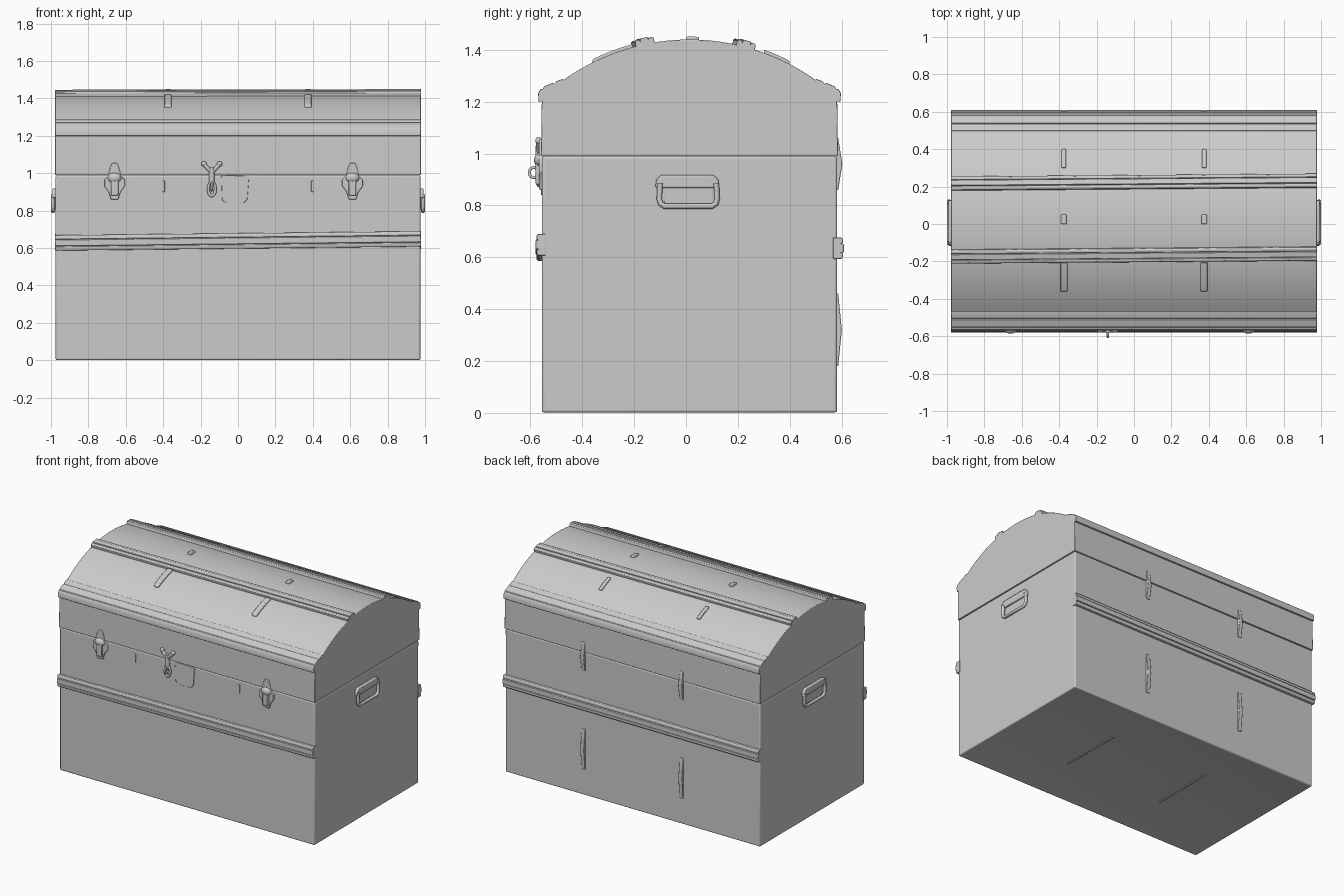
import bpy, bmesh, math
from mathutils import Vector, Matrix

if "Cube" in bpy.data.objects:
    bpy.data.objects.remove(bpy.data.objects["Cube"])

HX, Y0, Y1, SEAM = 0.975, -0.556, 0.583, 0.99
YC, ZC, R = 0.0135, 0.605, 0.835          # lid arc centre and radius


def arc_z(y, r=R):
    return ZC + math.sqrt(r * r - (y - YC) ** 2)


def finish(ob, bevel=0.0, segs=2):
    if bevel:
        m = ob.modifiers.new("bevel", 'BEVEL')
        m.width, m.segments, m.limit_method = bevel, segs, 'ANGLE'
        m.angle_limit = math.radians(35)
    bpy.context.view_layer.objects.active = ob
    bpy.ops.object.select_all(action='DESELECT')
    ob.select_set(True)
    bpy.ops.object.shade_smooth_by_angle(angle=math.radians(35))
    return ob


def to_object(name, bm):
    bmesh.ops.recalc_face_normals(bm, faces=bm.faces)
    me = bpy.data.meshes.new(name)
    bm.to_mesh(me)
    bm.free()
    ob = bpy.data.objects.new(name, me)
    bpy.context.collection.objects.link(ob)
    return ob


def prism(name, pts, axis, lo, hi, bevel=0.0):
    """Extrude a 2D outline: axis 'x' takes (y, z), axis 'y' takes (x, z)."""
    place = (lambda a, b, t: (t, a, b)) if axis == 'x' else (lambda a, b, t: (a, t, b))
    bm = bmesh.new()
    f = bm.faces.new([bm.verts.new(place(a, b, lo)) for a, b in pts])
    ext = bmesh.ops.extrude_face_region(bm, geom=[f])
    move = Vector(place(0, 0, hi - lo))
    bmesh.ops.translate(bm, vec=move, verts=[v for v in ext['geom'] if isinstance(v, bmesh.types.BMVert)])
    return finish(to_object(name, bm), bevel)


def rect(a0, a1, b0, b1):
    return [(a0, b0), (a1, b0), (a1, b1), (a0, b1)]


def tube(name, pts, radius, cyclic=False):
    cu = bpy.data.curves.new(name, 'CURVE')
    cu.dimensions = '3D'
    cu.bevel_depth, cu.bevel_resolution, cu.use_fill_caps = radius, 3, True
    sp = cu.splines.new('POLY')
    sp.points.add(len(pts) - 1)
    for p, co in zip(sp.points, pts):
        p.co = (*co, 1)
    sp.use_cyclic_u = cyclic
    ob = bpy.data.objects.new(name, cu)
    bpy.context.collection.objects.link(ob)
    return ob


def ellipsoid(name, loc, size):
    bm = bmesh.new()
    bmesh.ops.create_uvsphere(bm, u_segments=20, v_segments=12, radius=1,
                              matrix=Matrix.Translation(loc) @ Matrix.Diagonal((*size, 1)))
    return finish(to_object(name, bm))


# Lower box with rounded base edge and recessed underside
bm = bmesh.new()
bmesh.ops.create_cube(bm, size=1, matrix=Matrix.Translation((0, (Y0 + Y1) / 2, SEAM / 2))
                      @ Matrix.Diagonal((2 * HX, Y1 - Y0, SEAM, 1)))
base = min(bm.faces, key=lambda f: f.calc_center_median().z)
bmesh.ops.inset_region(bm, faces=[base], thickness=0.075)
bmesh.ops.translate(bm, vec=(0, 0, 0.012), verts=base.verts)
finish(to_object("lower_box", bm), 0.01, 3)

# Domed lid, slightly proud of the box at the seam
N = 40
lid_y = [Y0 + (Y1 - Y0) * i / N for i in range(N + 1)]
lid = [(Y0 - 0.003, SEAM)] + [(y, arc_z(y)) for y in lid_y] + [(Y1 + 0.003, SEAM)]
prism("domed_lid", lid, 'x', -HX - 0.003, HX + 0.003, 0.003)

# Ridged slats: outline is (across, height), three raised ribs
RIBS = [(-1, -0.6), (-1, .65), (-.82, .85), (-.5, .85), (-.44, .6), (-.38, 1),
        (.38, 1), (.44, .6), (.5, .85), (.82, .85), (1, .65), (1, -0.6)]


def slat(name, y, z, angle, half, height, tilt):
    pts = [(a * half, b * height) for a, b in RIBS]
    ob = prism(name, pts, 'x', -0.978, 0.978, 0.002)
    ob.matrix_world = (Matrix.Translation((0, y, z)) @ Matrix.Rotation(angle, 4, 'X')
                       @ Matrix.Rotation(tilt, 4, 'Z'))


slat("front_slat", Y0, 0.638, math.pi / 2, 0.041, 0.024, -0.011 * -1)
slat("back_slat", Y1, 0.635, -math.pi / 2, 0.041, 0.026, 0)
for nm, y in (("lid_front_slat", -0.165), ("lid_back_slat", 0.222)):
    slat(nm, y, arc_z(y), -math.asin((y - YC) / R), 0.037, 0.025, 0.008)

# Moulded edging where the dome meets the front and back walls
EDGE = [(.545, 1.20), (.587, 1.20), (.589, 1.232), (.580, 1.249), (.571, 1.249), (.566, 1.259),
        (.532, 1.273), (.526, 1.268), (.519, 1.279), (.494, 1.288), (.484, 1.28), (.47, 1.25)]
for nm, s in (("front_edging", -1), ("back_edging", 1)):
    prism(nm, [(YC + s * (y - 0.005), z) for y, z in EDGE], 'x', -0.978, 0.978, 0.002)

# Small leather strap remnants on the dome, back wall and underside
for s in (-1, 1):
    x = 0.375 * s
    for a, b, w in ((-.36, -.205, .019), (0, .05, .015), (.3, .4, .012)):
        ys = [a + (b - a) * i / 8 for i in range(9)]
        pts = [(y, arc_z(y, R + .011)) for y in ys] + [(y, arc_z(y, R - .01)) for y in ys[::-1]]
        prism("dome_strap", pts, 'x', x - w, x + w, 0.005)
    for z0, z1, out in ((.18, .46, .018), (.86, 1.06, .02)):
        zm = (z0 + z1) / 2
        pts = [(Y1 - .01, z0), (Y1 + .004, z0), (Y1 + out, zm), (Y1 + .004, z1), (Y1 - .01, z1)]
        prism("back_strap", pts, 'x', x - .014, x + .014, 0.003)
    prism("front_strap_line", rect(x * 1.06 - .006, x * 1.06 + .006, .9, .96), 'y', Y0 - .005, Y0 + .01, .002)
    prism("base_strap", rect(-.2, .25, .007, .02), 'x', x - .008, x + .008, 0.002)

# End handles: backing plate, rolled hinge cover and U-shaped grip
for side, s in (("left", -1), ("right", 1)):
    x = s * HX
    prism(side + "_handle_plate", rect(-.085, .105, .805, .9), 'x', x - s * .01, x + s * .004, .002)
    cover = [(-.118, .868), (.128, .868), (.125, .9), (.105, .918), (-.095, .918), (-.115, .9)]
    prism(side + "_handle_cover", cover, 'x', x - s * .01, x + s * .017, .006)
    grip = [(-.1, .885), (-.103, .825), (-.098, .807), (-.083, .797),
            (.1, .797), (.115, .807), (.12, .825), (.117, .885)]
    tube(side + "_handle_grip", [(x + s * .014, y, z) for y, z in grip], .011)

# Front clasps: lid tab, shaped body, domed lever
for side, cx in (("left", -0.66), ("right", 0.612)):
    half = [(.02, .86), (.032, .9), (.055, .93), (.055, .965), (.035, .985),
            (.024, 1.03), (.014, 1.055)]
    outline = [(cx + x, z) for x, z in half] + [(cx - x, z) for x, z in half[::-1]]
    prism(side + "_clasp_plate", outline, 'y', Y0 - .01, Y0 + .01, .004)
    prism(side + "_clasp_lever", rect(cx - .02, cx + .02, .88, .99), 'y', Y0 - .024, Y0, .006)
    ellipsoid(side + "_clasp_knuckle", (cx, Y0 - .006, .975), (.037, .024, .028))

# Central hasp: forked top, stem, long loop and hanging ring
hx, hy = -0.14, Y0 - .012
for s in (-1, 1):
    tube("hasp_fork", [(hx + s * .042, hy, 1.05), (hx + s * .03, hy, 1.035), (hx, hy, 1.005)], .011)
    ellipsoid("hasp_fork_end", (hx + s * .042, hy, 1.05), (.014, .013, .014))
tube("hasp_stem", [(hx, hy, 1.03), (hx, hy, .94)], .014)
T = [2 * math.pi * i / 24 for i in range(24)]
tube("hasp_loop", [(hx + .019 * math.cos(t), hy, .915 + .036 * math.sin(t)) for t in T], .008, True)
tube("hasp_ring", [(hx, Y0 - .031 + .017 * math.cos(t), .927 + .02 * math.sin(t)) for t in T], .006, True)

# Lock plate beside the hasp
lock = [(-.09, .99), (-.085, .855), (-.06, .84), (.03, .84), (.05, .86), (.06, .985)]
prism("lock_plate", lock, 'y', Y0 - .004, Y0 + .01, .002)
